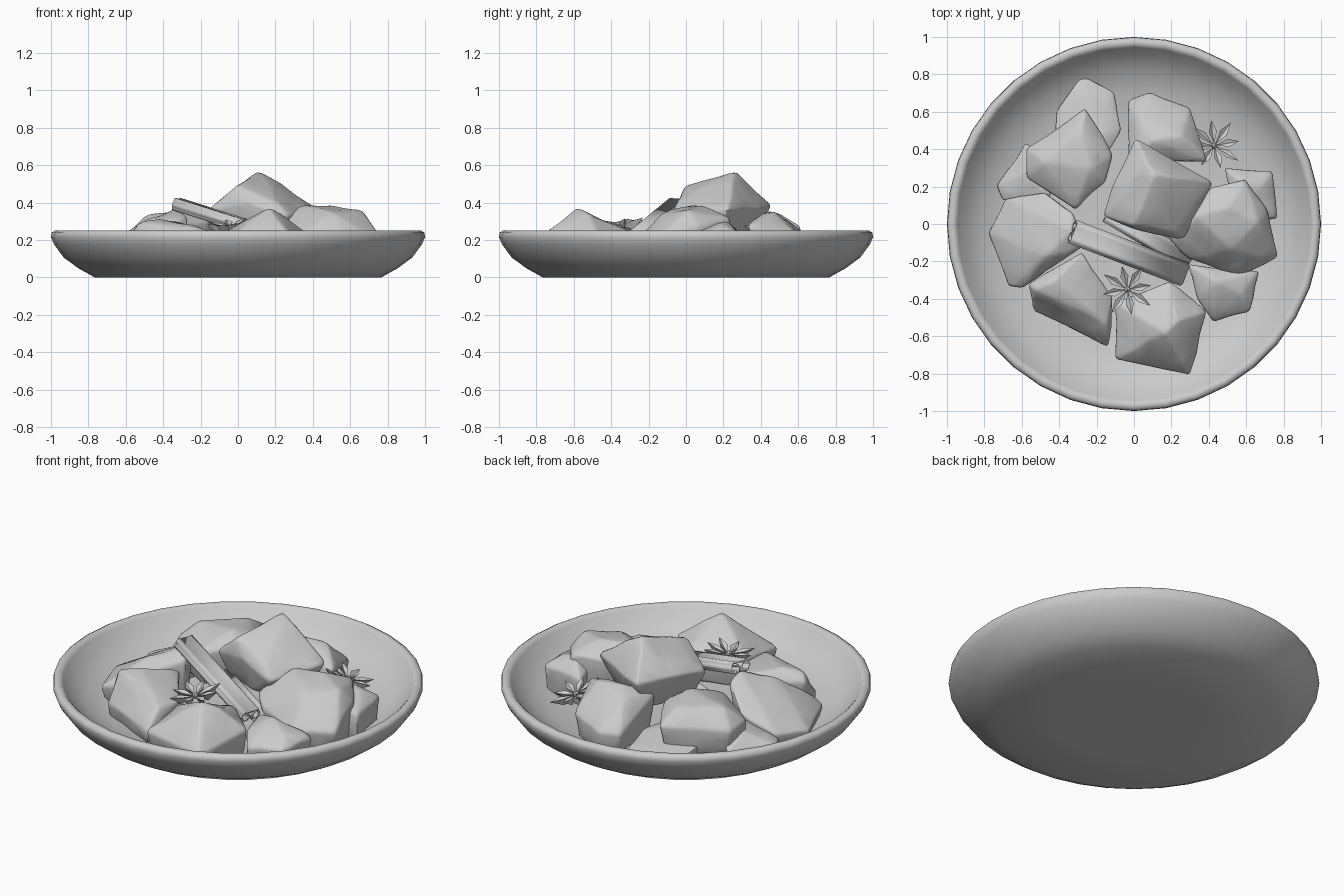
import bpy, bmesh, math
from mathutils import Vector, Matrix, noise

if "Cube" in bpy.data.objects:
    bpy.data.objects.remove(bpy.data.objects["Cube"], do_unlink=True)

GREY = (0.6, 0.6, 0.6, 1)
clay = bpy.data.materials.new("plain grey")
clay.use_nodes = True
clay.diffuse_color = GREY
clay.node_tree.nodes["Principled BSDF"].inputs["Base Color"].default_value = GREY


def finish(bm, name, angle=40):
    """Turn a bmesh into a shaded object."""
    bmesh.ops.recalc_face_normals(bm, faces=bm.faces)
    mesh = bpy.data.meshes.new(name)
    bm.to_mesh(mesh)
    bm.free()
    mesh.materials.append(clay)
    obj = bpy.data.objects.new(name, mesh)
    bpy.context.collection.objects.link(obj)
    bpy.ops.object.select_all(action="DESELECT")
    obj.select_set(True)
    bpy.context.view_layer.objects.active = obj
    bpy.ops.object.shade_smooth_by_angle(angle=math.radians(angle))
    return obj


def bowl(profile, sides=36):
    """Spin a closed half profile around the upright axis."""
    bm = bmesh.new()
    verts = [bm.verts.new((r, 0, z)) for r, z in profile]
    edges = [bm.edges.new(pair) for pair in zip(verts, verts[1:])]
    bmesh.ops.spin(bm, geom=verts + edges, cent=(0, 0, 0), axis=(0, 0, 1),
                   angle=math.tau, steps=sides, use_duplicate=False)
    bmesh.ops.remove_doubles(bm, verts=bm.verts, dist=0.0005)
    return finish(bm, "bowl", 80)


def chunk(name, ring, peaks, base=5, shrink=0.88):
    """Soft-edged block: outer corners, top corners and a narrower base, in hundredths."""
    outer = [Vector(p) / 100 for p in ring]
    centre = sum(outer, Vector()) / len(outer)
    points = outer + [Vector(p) / 100 for p in peaks]
    for p in outer:
        foot = centre.lerp(p, shrink)
        foot.z = base / 100
        points.append(foot)
    bm = bmesh.new()
    for p in points:
        bm.verts.new(p)
    hull = bmesh.ops.convex_hull(bm, input=bm.verts)
    loose = [g for g in hull["geom_interior"] if isinstance(g, bmesh.types.BMVert)]
    bmesh.ops.delete(bm, geom=loose, context="VERTS")
    bmesh.ops.dissolve_limit(bm, angle_limit=math.radians(8), verts=bm.verts, edges=bm.edges)
    bmesh.ops.bevel(bm, geom=list(bm.edges), offset=0.015, segments=2, profile=0.5,
                    affect="EDGES", clamp_overlap=True)
    bmesh.ops.triangulate(bm, faces=bm.faces)
    long_edges = [e for e in bm.edges if e.calc_length() > 0.12]
    bmesh.ops.subdivide_edges(bm, edges=long_edges, cuts=2)
    bmesh.ops.triangulate(bm, faces=bm.faces)
    for v in bm.verts:
        v.co += 0.012 * noise.noise_vector(v.co * 7)
    return finish(bm, name, 45)


def cinnamon(name, start, end, radius):
    """Ridged bark strip curled inward from both sides, swept from start to end."""
    start, end = Vector(start), Vector(end)
    half = []
    for i in range(25):
        t = i / 24
        a = math.pi / 2 - t * math.tau
        r = radius * (0.62 - 0.35 * t) * (1 + 0.12 * math.cos(6 * a))
        half.append((radius * 0.5 + r * math.cos(a), r * math.sin(a)))
    section = [(-x, y) for x, y in reversed(half)] + half
    turn = (end - start).to_track_quat("Z", "Y").to_matrix()
    bm = bmesh.new()
    rows = [[bm.verts.new(p + turn @ Vector((x, y, 0))) for x, y in section]
            for p in (start, end)]
    for i in range(len(section) - 1):
        bm.faces.new((rows[0][i], rows[0][i + 1], rows[1][i + 1], rows[1][i]))
    obj = finish(bm, name, 25)
    bark = obj.modifiers.new("bark", "SOLIDIFY")
    bark.thickness = 0.01
    bark.offset = 0


def star_spice(name, place, tilt, radius=0.15, petals=8):
    """Boat-shaped pods around a small hub."""
    bm = bmesh.new()
    for k in range(petals):
        spin = Matrix.Rotation(math.tau * k / petals + 0.2, 3, "Z")
        reach = radius * (1 if k % 2 else 0.88)
        shape = [(0.01, 0, 0), (reach * 0.55, 0.022, 0.02), (reach, 0, 0.03),
                 (reach * 0.55, -0.022, 0.02), (reach * 0.55, 0, -0.025),
                 (reach * 0.55, 0, 0.008)]
        hub, left, tip, right, keel, groove = [bm.verts.new(spin @ Vector(p)) for p in shape]
        for a, b in ((hub, left), (left, tip), (tip, right), (right, hub)):
            bm.faces.new((a, b, groove))
            bm.faces.new((b, a, keel))
    bmesh.ops.create_icosphere(bm, subdivisions=1, radius=0.02)
    move = Matrix.Translation(place) @ Matrix.Rotation(tilt[0], 4, "X") @ Matrix.Rotation(tilt[1], 4, "Y")
    bmesh.ops.transform(bm, matrix=move, verts=bm.verts)
    finish(bm, name, 30)


# Shallow bowl with a rounded rim and a sloping inner wall
bowl([(0, 0), (0.4, 0), (0.765, 0), (0.855, 0.05), (0.932, 0.107), (0.982, 0.175), (1, 0.215),
      (0.997, 0.24), (0.98, 0.25), (0.96, 0.25), (0.945, 0.235), (0.91, 0.185), (0.82, 0.12),
      (0.7, 0.07), (0.4, 0.05), (0, 0.05)])

# Tall piece resting on the others
chunk("centre_chunk",
      [(0, 46, 38), (43, 23, 37), (27, -8, 33), (5, -5, 40), (-17, 4, 36), (-11, 22, 38)],
      [(11, 26, 58), (0, -1, 49), (22, -4, 41)], base=20, shrink=0.7)

# Pieces around it, clockwise from the back
chunk("back_chunk",
      [(-3, 66, 17), (8, 71, 17), (30, 62, 20), (39, 33, 28), (-3, 33, 30)],
      [(5, 55, 31), (26, 48, 35), (10, 44, 36)])
chunk("right_rear_chunk",
      [(48, 30, 22), (74, 28, 24), (77, 3, 22), (55, 0, 28)],
      [(68, 20, 29), (58, 22, 31)])
chunk("right_chunk",
      [(19, -8, 26), (41, 20, 32), (60, 24, 32), (72, 6, 28), (77, -18, 20), (56, -28, 19),
       (30, -19, 22)],
      [(34, 4, 39), (50, 8, 39), (67, 2, 36), (52, -14, 34)])
chunk("front_right_chunk",
      [(29, -22, 20), (67, -25, 18), (62, -47, 16), (42, -53, 15), (34, -40, 19)],
      [(45, -30, 26), (56, -37, 22)])
chunk("front_chunk",
      [(-10, -42, 23), (19, -31, 25), (39, -46, 22), (30, -81, 18), (-10, -72, 18)],
      [(17, -58, 38), (5, -55, 31), (24, -52, 34)])
chunk("front_left_chunk",
      [(-56, -32, 25), (-55, -46, 14), (-13, -66, 14), (-11, -40, 23), (-28, -15, 28)],
      [(-52, -35, 30), (-42, -30, 32), (-15, -54, 25)])
chunk("left_chunk",
      [(-78, -5, 13), (-69, 13, 15), (-48, 17, 23), (-33, 6, 33), (-26, -11, 32),
       (-60, -35, 18), (-67, -34, 15)],
      [(-34, -3, 37), (-58, 4, 24), (-48, -18, 31)])
chunk("left_rear_chunk",
      [(-73, 20, 13), (-58, 44, 14), (-40, 28, 20), (-46, 12, 20), (-70, 12, 13)],
      [(-57, 28, 20)])
chunk("back_left_chunk",
      [(-28, 79, 12), (-11, 71, 13), (-6, 50, 16), (-24, 24, 20), (-42, 45, 15), (-41, 61, 13)],
      [(-24, 62, 17), (-20, 48, 20)])
chunk("left_upper_chunk",
      [(-26, 62, 26), (-11, 37, 29), (-16, 22, 30), (-31, 7, 28), (-58, 25, 25), (-58, 40, 24)],
      [(-28, 50, 35), (-24, 30, 37), (-48, 33, 34)], base=9)

# Spices on top
cinnamon("cinnamon_stick", (-0.33, -0.04, 0.39), (0.27, -0.27, 0.2), 0.055)
cinnamon("small_cinnamon_stick", (-0.14, 0.06, 0.21), (0.3, -0.2, 0.16), 0.045)
star_spice("front_star", (-0.035, -0.35, 0.27), (0.1, -0.1))
star_spice("back_star", (0.43, 0.42, 0.2), (-0.25, 0.3))
